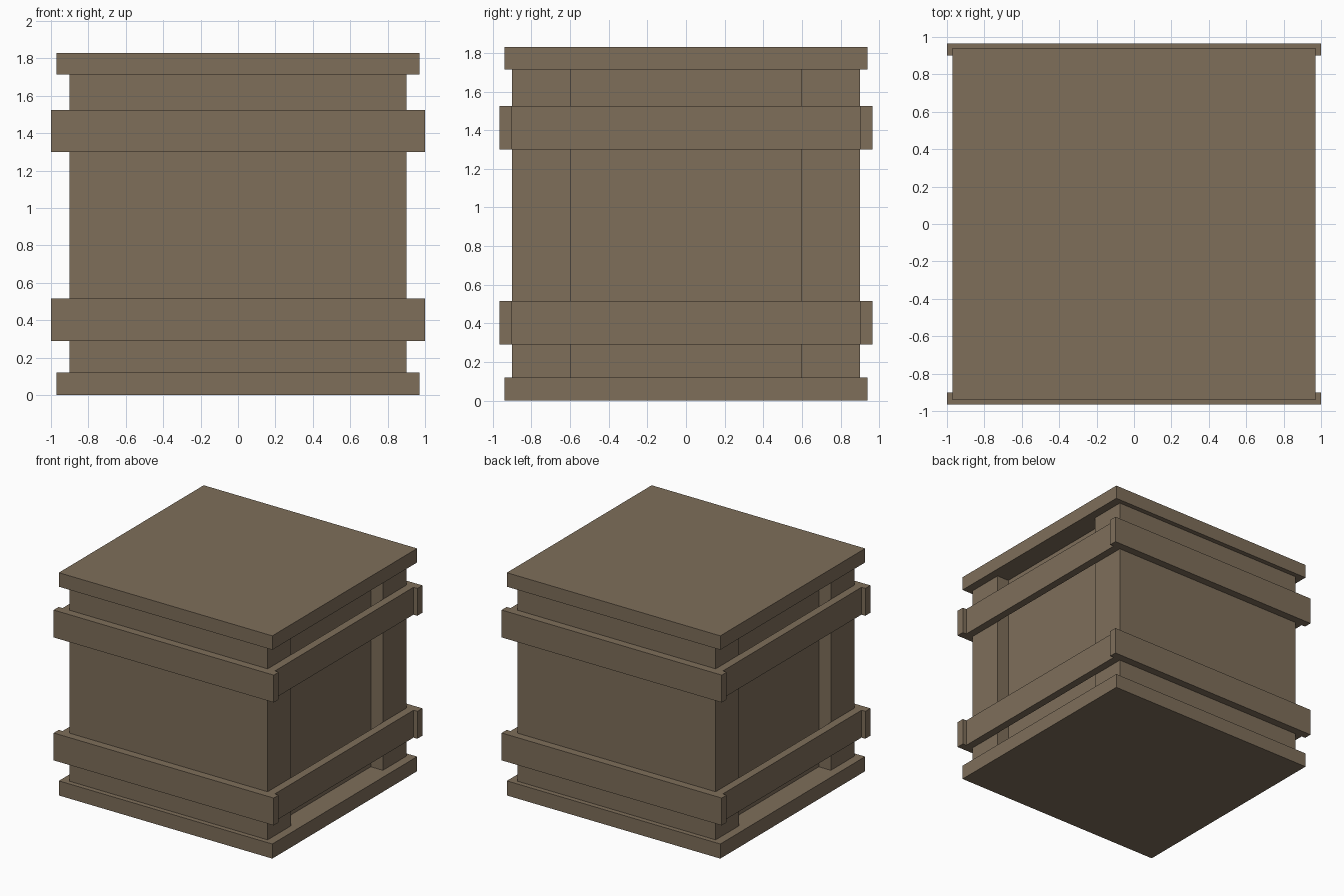
import bpy
import bmesh

if "Cube" in bpy.data.objects:
    bpy.data.objects.remove(bpy.data.objects["Cube"])

wood = bpy.data.materials.new("brown_wood")
wood.diffuse_color = (0.209, 0.156, 0.102, 1)
wood.use_nodes = True
wood.node_tree.nodes["Principled BSDF"].inputs["Base Color"].default_value = wood.diffuse_color


def finish(name, bm):
    bmesh.ops.recalc_face_normals(bm, faces=bm.faces)
    mesh = bpy.data.meshes.new(name)
    bm.to_mesh(mesh)
    bm.free()
    mesh.materials.append(wood)
    obj = bpy.data.objects.new(name, mesh)
    bpy.context.collection.objects.link(obj)


def prism(name, outline, z0, z1):
    """Extrude an xy outline from z0 to z1."""
    bm = bmesh.new()
    face = bm.faces.new([bm.verts.new((x, y, z0)) for x, y in outline])
    ext = bmesh.ops.extrude_face_region(bm, geom=[face])["geom"]
    verts = [v for v in ext if isinstance(v, bmesh.types.BMVert)]
    bmesh.ops.translate(bm, verts=verts, vec=(0, 0, z1 - z0))
    finish(name, bm)


def box(name, x0, x1, y0, y1, z0, z1):
    prism(name, [(x0, y0), (x1, y0), (x1, y1), (x0, y1)], z0, z1)


# base and lid slabs
box("base_slab", -0.97, 0.97, -0.94, 0.94, 0, 0.12)
box("lid_slab", -0.97, 0.97, -0.94, 0.94, 1.715, 1.83)

# body: flat front and back, recessed panel on left and right sides
W, D, PANEL, POST = 0.9, 0.9, 0.79, 0.595
right = [(W, -D), (W, -POST), (PANEL, -POST), (PANEL, POST), (W, POST), (W, D)]
prism("crate_body", right + [(-x, -y) for x, y in right], 0.12, 1.715)

# bands: long battens front and back, shorter ones between them on the sides
for level, z0, z1 in (("lower", 0.29, 0.515), ("upper", 1.30, 1.525)):
    for side, s in (("front", -1), ("back", 1)):
        a, b = sorted((s * D, s * 0.965))
        box(f"{level}_{side}_band", -1, 1, a, b, z0, z1)
    for side, s in (("left", -1), ("right", 1)):
        a, b = sorted((s * W, s * 0.965))
        box(f"{level}_{side}_band", a, b, -D, D, z0, z1)
